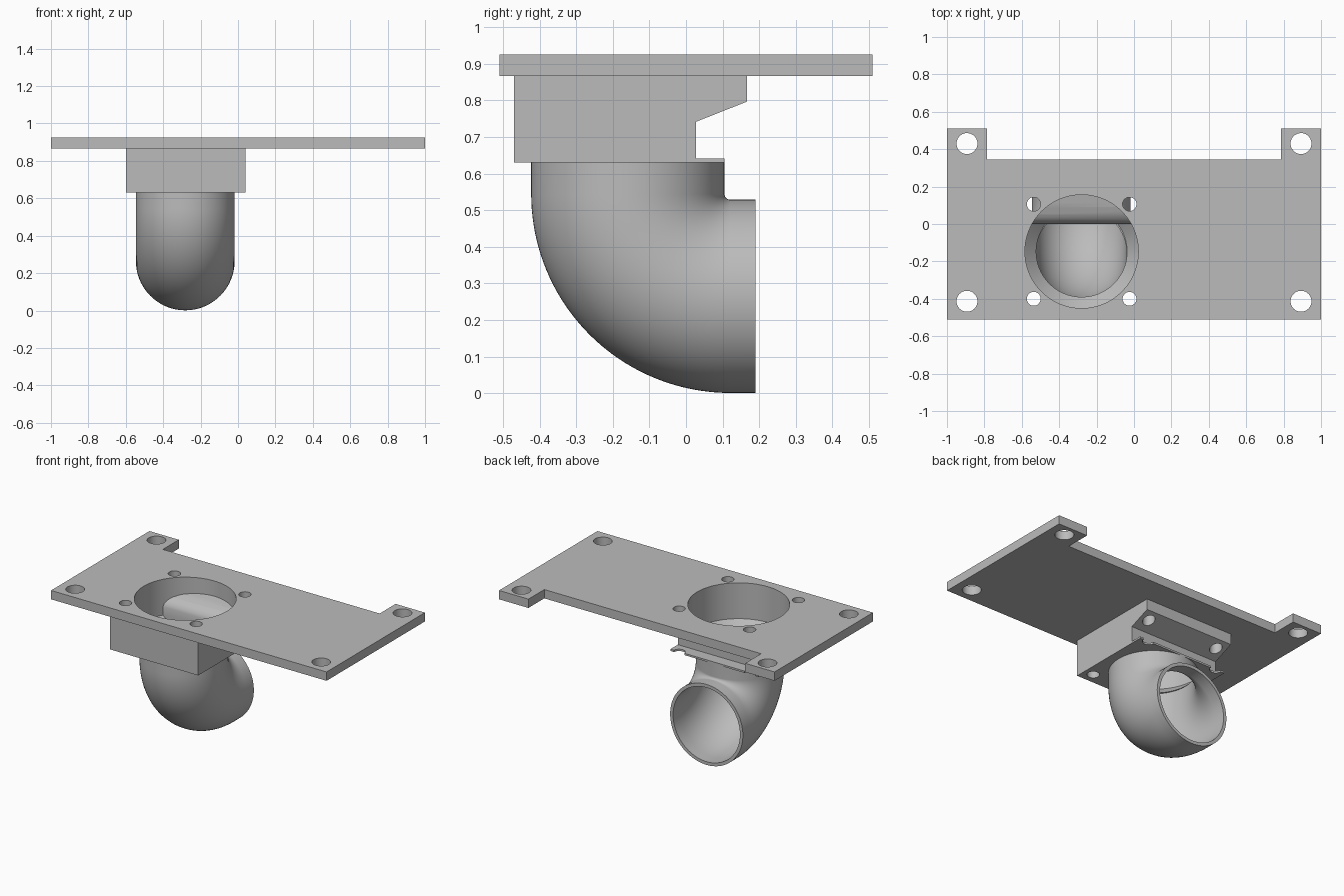
import bpy, bmesh, math
from mathutils import Vector

cube = bpy.data.objects.get("Cube")
if cube:
    bpy.data.objects.remove(cube)

grey = bpy.data.materials.new("plain grey")
grey.use_nodes = True
grey.diffuse_color = (0.5, 0.5, 0.5, 1)
grey.node_tree.nodes["Principled BSDF"].inputs["Base Color"].default_value = (0.5, 0.5, 0.5, 1)

BORE_X, BORE_Y = -0.28, -0.147
PLATE_BOTTOM, PLATE_TOP = 0.867, 0.925
BLOCK_BOTTOM = 0.63


def finish(name, bm):
    bmesh.ops.recalc_face_normals(bm, faces=bm.faces)
    mesh = bpy.data.meshes.new(name)
    bm.to_mesh(mesh)
    bm.free()
    mesh.materials.append(grey)
    obj = bpy.data.objects.new(name, mesh)
    bpy.context.collection.objects.link(obj)
    return obj


def prism(name, points, offset):
    """Extrude a closed polygon of 3D points along an offset."""
    bm = bmesh.new()
    face = bm.faces.new([bm.verts.new(p) for p in points])
    new = bmesh.ops.extrude_face_region(bm, geom=[face])["geom"]
    bmesh.ops.translate(bm, vec=offset, verts=[v for v in new if isinstance(v, bmesh.types.BMVert)])
    return finish(name, bm)


def lathe(name, x, y, profile, sides):
    """Stack of circles given as (radius, height), capped at both ends."""
    bm = bmesh.new()
    rings = [[bm.verts.new((x + r * math.cos(math.tau * i / sides),
                            y + r * math.sin(math.tau * i / sides), z))
              for i in range(sides)] for r, z in profile]
    for a, b in zip(rings, rings[1:]):
        for i in range(sides):
            j = (i + 1) % sides
            bm.faces.new((a[i], a[j], b[j], b[i]))
    bm.faces.new(rings[0])
    bm.faces.new(rings[-1])
    return finish(name, bm)


def cut(obj, cutters):
    """Subtract every cutter and bake the result."""
    for c in cutters:
        mod = obj.modifiers.new("cut", "BOOLEAN")
        mod.operation, mod.solver, mod.object = "DIFFERENCE", "EXACT", c
    bpy.context.view_layer.update()
    graph = bpy.context.evaluated_depsgraph_get()
    mesh = bpy.data.meshes.new_from_object(obj.evaluated_get(graph))
    obj.modifiers.clear()
    obj.data = mesh


def smooth(obj, degrees):
    bpy.ops.object.select_all(action="DESELECT")
    obj.select_set(True)
    bpy.context.view_layer.objects.active = obj
    bpy.ops.object.shade_smooth_by_angle(angle=math.radians(degrees))


# Mounting plate with two rear tabs
outline = [(-1, -0.51), (1, -0.51), (1, 0.51), (0.787, 0.51),
           (0.787, 0.345), (-0.787, 0.345), (-0.787, 0.51), (-1, 0.51)]
plate = prism("mounting_plate", [(x, y, PLATE_BOTTOM) for x, y in outline],
              (0, 0, PLATE_TOP - PLATE_BOTTOM))

# Adapter block with a rear slot and thin lower lip
side = [(-0.47, PLATE_BOTTOM), (-0.47, BLOCK_BOTTOM), (0.105, BLOCK_BOTTOM), (0.105, 0.642),
        (0.028, 0.642), (0.028, 0.742), (0.167, 0.797), (0.167, PLATE_BOTTOM)]
block = prism("adapter_block", [(-0.6, y, z) for y, z in side], (0.64, 0, 0))

# Bore: straight, then a funnel, blocked at the back by a curved wall
bore = lathe("bore_cutter", BORE_X, BORE_Y,
             [(0.303, 1), (0.303, 0.69), (0.243, BLOCK_BOTTOM), (0.243, 0.6)], 96)
wall = [(0, 0.5), (0, 0.745), (0.008, 0.765), (0.025, 0.783), (0.05, 0.798),
        (0.09, 0.812), (0.157, 0.825), (0.3, 0.84), (0.3, 0.5)]
back_wall = prism("back_wall_cutter", [(-0.8, y, z) for y, z in wall], (1, 0, 0))
cut(bore, [back_wall])

# Bolt holes
bolts = [lathe("bolt_cutter", BORE_X + sx * 0.256, BORE_Y + sy * 0.253,
               [(0.037, 0.55), (0.037, 1)], 32) for sx in (-1, 1) for sy in (-1, 1)]
corners = [lathe("corner_cutter", x, y, [(0.056, 0.8), (0.056, 1)], 40)
           for x in (-0.893, 0.893) for y in (-0.413, 0.43)]
cut(plate, [bore] + bolts + corners)
cut(block, [bore] + bolts)
for helper in [bore, back_wall] + bolts + corners:
    bpy.data.objects.remove(helper)

# Elbow pipe: hollow tube swept down and round to the back
OUTER, INNER, BEND, SIDES, STEPS = 0.264, 0.243, 0.28, 80, 40
bend_y, bend_z = 0.121, 0.545
path = [(-0.159, BLOCK_BOTTOM, 0)]
for i in range(STEPS + 1):
    a = math.pi / 2 * i / STEPS
    path.append((bend_y - BEND * math.cos(a), bend_z - BEND * math.sin(a), a))
path.append((0.19, bend_z - BEND, math.pi / 2))
bm = bmesh.new()


def pipe_ring(station, r):
    y, z, a = station
    centre = Vector((BORE_X - 0.002, y, z))
    across = Vector((0, math.cos(a), math.sin(a)))
    return [bm.verts.new(centre + across * r * math.cos(math.tau * i / SIDES)
                         + Vector((r * math.sin(math.tau * i / SIDES), 0, 0)))
            for i in range(SIDES)]


rings = [pipe_ring(s, OUTER) for s in path] + [pipe_ring(s, INNER) for s in reversed(path)]
for k, a in enumerate(rings):
    b = rings[(k + 1) % len(rings)]
    for i in range(SIDES):
        j = (i + 1) % SIDES
        bm.faces.new((a[i], a[j], b[j], b[i]))
elbow = finish("elbow_pipe", bm)

for part in (plate, block, elbow):
    smooth(part, 30)
